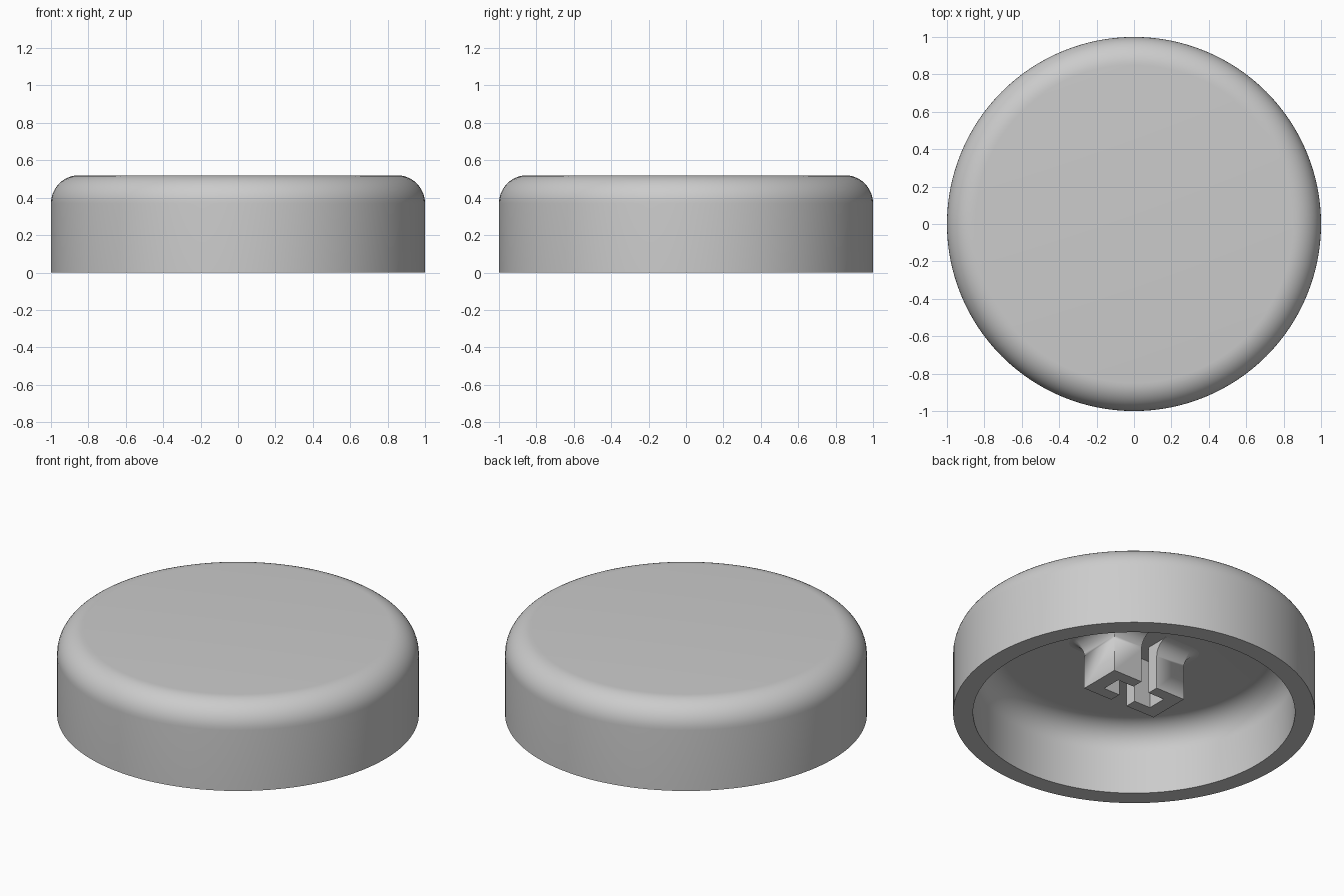
import bpy, bmesh
from math import sin, cos, pi, radians

if "Cube" in bpy.data.objects:
    bpy.data.objects.remove(bpy.data.objects["Cube"], do_unlink=True)

HEIGHT, CEILING = 0.52, 0.41
OUTER, INNER = 1.0, 0.89
ROUND = 0.15
SEGMENTS = 128

grey = bpy.data.materials.new("plain grey")
grey.use_nodes = True
colour = (0.6, 0.6, 0.6, 1)
grey.diffuse_color = colour
grey.node_tree.nodes["Principled BSDF"].inputs["Base Color"].default_value = colour


def finish(name, bm):
    bmesh.ops.remove_doubles(bm, verts=bm.verts, dist=1e-5)
    bmesh.ops.recalc_face_normals(bm, faces=bm.faces)
    mesh = bpy.data.meshes.new(name)
    bm.to_mesh(mesh)
    bm.free()
    obj = bpy.data.objects.new(name, mesh)
    bpy.context.collection.objects.link(obj)
    mesh.materials.append(grey)
    return obj


def smooth(obj):
    bpy.ops.object.select_all(action="DESELECT")
    obj.select_set(True)
    bpy.context.view_layer.objects.active = obj
    bpy.ops.object.shade_smooth_by_angle(angle=radians(35))


def shoulder(radius, top):
    # Quarter-round from the side wall to the flat top
    steps = 12
    return [(radius - ROUND + ROUND * cos(i / steps * pi / 2),
             top - ROUND + ROUND * sin(i / steps * pi / 2)) for i in range(steps + 1)]


# Hollow round cap, turned from a closed wall profile
profile = [(OUTER, 0)] + shoulder(OUTER, HEIGHT) + [(0, HEIGHT), (0, CEILING)]
profile += shoulder(INNER, CEILING)[::-1] + [(INNER, 0), (OUTER, 0)]
bm = bmesh.new()
verts = [bm.verts.new((r, 0, z)) for r, z in profile]
edges = [bm.edges.new(pair) for pair in zip(verts, verts[1:])
         if not (pair[0].co.x == 0 and pair[1].co.x == 0)]
bmesh.ops.spin(bm, geom=verts + edges, cent=(0, 0, 0), axis=(0, 0, 1),
               angle=2 * pi, steps=SEGMENTS)
cap = finish("round_cap", bm)
smooth(cap)

# Stem block that flares into the ceiling
HALF_X, HALF_Y, STEM_BOTTOM, FLARE = 0.25, 0.13, 0.12, 0.085


def stem_ring(bm, grow, z):
    ring = []
    for corner, (sx, sy) in enumerate([(1, 1), (-1, 1), (-1, -1), (1, -1)]):
        for i in range(5):
            a = (corner + i / 4) * pi / 2
            ring.append(bm.verts.new((sx * HALF_X + grow * cos(a),
                                      sy * HALF_Y + grow * sin(a), z)))
    return ring


bm = bmesh.new()
levels = [(0, STEM_BOTTOM)]
for i in range(9):
    a = i / 8 * pi / 2
    levels.append((FLARE * (1 - cos(a)), CEILING - FLARE + FLARE * sin(a)))
levels.append((FLARE, CEILING + 0.03))
rings = [stem_ring(bm, g, z) for g, z in levels]
for low, high in zip(rings, rings[1:]):
    for i in range(len(low)):
        j = (i + 1) % len(low)
        bm.faces.new((low[i], low[j], high[j], high[i]))
bm.faces.new(rings[0])
bm.faces.new(rings[-1])
stem = finish("stem", bm)

# Cross-shaped socket: one blind arm and one arm cut right through
for name, hx, hy in [("long_slot", 0.165, 0.06), ("through_slot", 0.055, 0.4)]:
    bm = bmesh.new()
    bmesh.ops.create_cube(bm, size=2)
    for v in bm.verts:
        v.co = (v.co.x * hx, v.co.y * hy, 0.25 + v.co.z * 0.25)
    cutter = finish(name, bm)
    cutter.hide_render = True
    mod = stem.modifiers.new(name, "BOOLEAN")
    mod.operation = "DIFFERENCE"
    mod.solver = "EXACT"
    mod.object = cutter
    bpy.context.view_layer.objects.active = stem
    bpy.ops.object.modifier_apply(modifier=mod.name)
    bpy.data.objects.remove(cutter, do_unlink=True)
smooth(stem)
